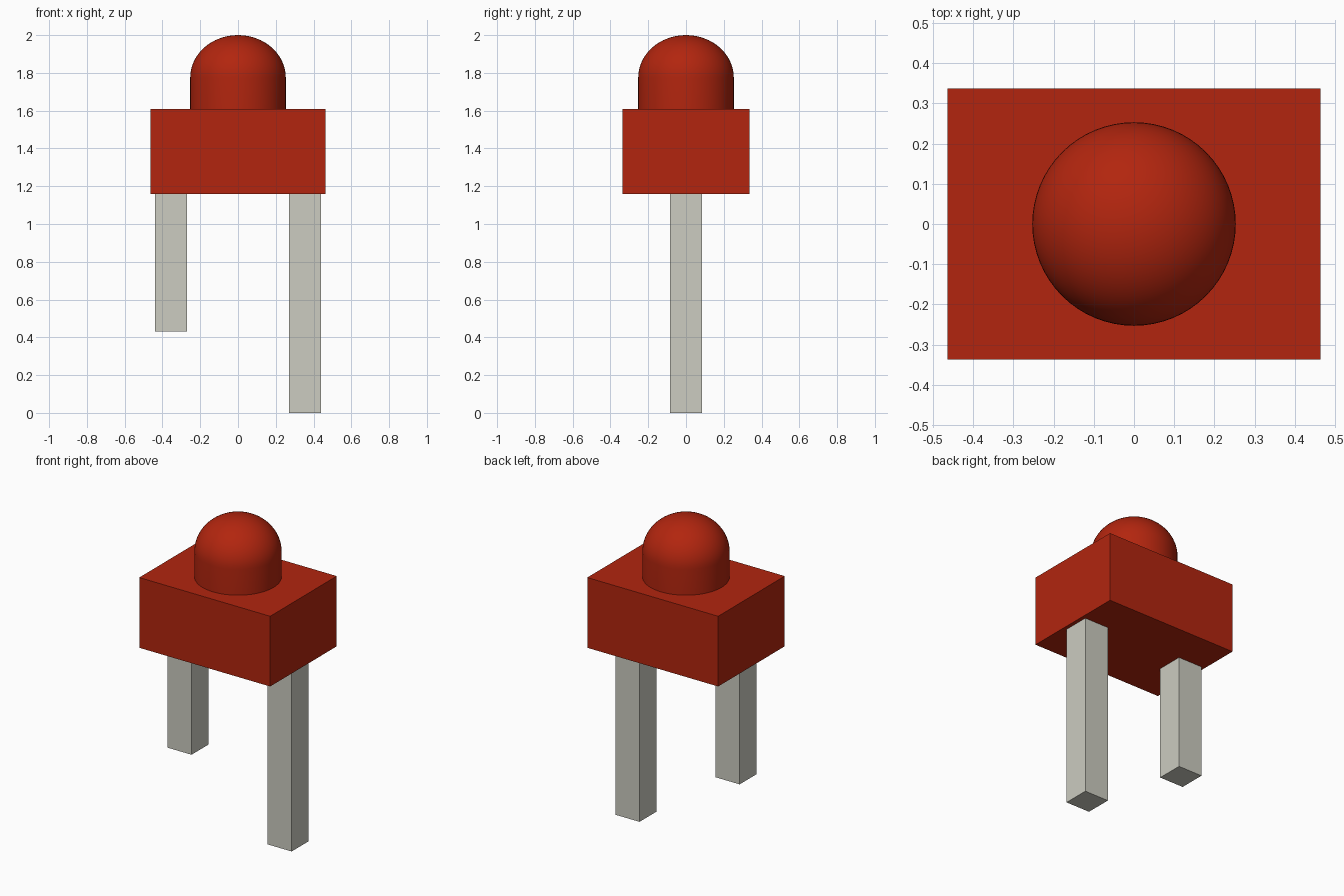
import bpy, bmesh, math
from mathutils import Vector

cube = bpy.data.objects.get("Cube")
if cube:
    bpy.data.objects.remove(cube, do_unlink=True)


def make_material(name, color):
    mat = bpy.data.materials.new(name)
    mat.use_nodes = True
    mat.diffuse_color = color
    mat.node_tree.nodes["Principled BSDF"].inputs["Base Color"].default_value = color
    return mat


def add_object(name, bm, mat):
    bmesh.ops.recalc_face_normals(bm, faces=bm.faces[:])
    mesh = bpy.data.meshes.new(name)
    bm.to_mesh(mesh)
    bm.free()
    mesh.materials.append(mat)
    obj = bpy.data.objects.new(name, mesh)
    bpy.context.collection.objects.link(obj)
    return obj


def add_box(name, low, high, mat):
    low, high = Vector(low), Vector(high)
    bm = bmesh.new()
    bmesh.ops.create_cube(bm, size=1)
    bmesh.ops.scale(bm, vec=high - low, verts=bm.verts)
    bmesh.ops.translate(bm, vec=(low + high) / 2, verts=bm.verts)
    return add_object(name, bm, mat)


red = make_material("red plastic", (0.445, 0.0185, 0.0045, 1))
metal = make_material("pale grey metal", (0.604, 0.604, 0.533, 1))

# Rectangular housing
BOTTOM, TOP = 1.16, 1.61
add_box("housing", (-0.464, -0.337, BOTTOM), (0.464, 0.337, TOP), red)

# Two square legs, the left one longer
for name, x, foot in (("left_leg", 0.355, 0), ("right_leg", -0.355, 0.43)):
    add_box(name, (x - 0.085, -0.085, foot), (x + 0.085, 0.085, BOTTOM), metal)

# Lens: a short cylinder with a rounded cap, spun from its profile
RADIUS, SHOULDER, RINGS, SIDES = 0.253, 1.775, 16, 64
profile = [(0, TOP), (RADIUS, TOP)]
for i in range(RINGS + 1):
    a = math.pi / 2 * i / RINGS
    profile.append((RADIUS * math.cos(a), SHOULDER + (2 - SHOULDER) * math.sin(a)))
bm = bmesh.new()
verts = [bm.verts.new((r, 0, z)) for r, z in profile]
edges = [bm.edges.new(pair) for pair in zip(verts, verts[1:])]
bmesh.ops.spin(bm, geom=verts + edges, cent=(0, 0, 0), axis=(0, 0, 1),
               angle=2 * math.pi, steps=SIDES)
bmesh.ops.remove_doubles(bm, verts=bm.verts[:], dist=0.0001)
lens = add_object("lens", bm, red)
bpy.ops.object.select_all(action="DESELECT")
lens.select_set(True)
bpy.context.view_layer.objects.active = lens
bpy.ops.object.shade_smooth_by_angle(angle=math.radians(40))
